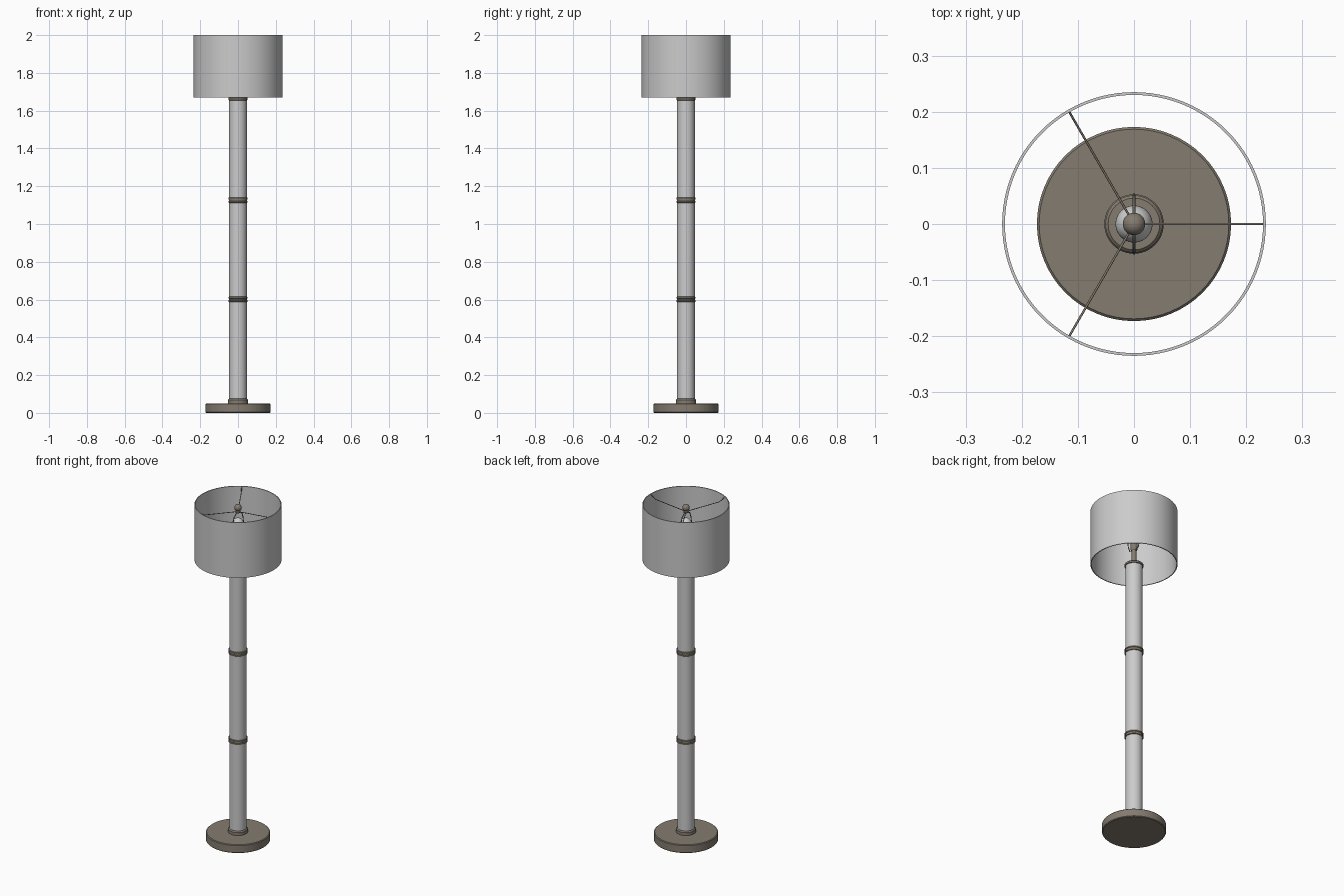
import bpy
from math import cos, sin, pi, radians
from mathutils import Vector

cube = bpy.data.objects.get("Cube")
if cube:
    bpy.data.objects.remove(cube, do_unlink=True)


def material(name, rgb):
    m = bpy.data.materials.new(name)
    m.use_nodes = True
    m.diffuse_color = (*rgb, 1)
    m.node_tree.nodes["Principled BSDF"].inputs["Base Color"].default_value = (*rgb, 1)
    return m


BRONZE = material("warm grey metal", (0.23, 0.20, 0.16))
WHITE = material("pale grey", (0.60, 0.60, 0.60))


def finish(obj, name, mat):
    obj.name = name
    obj.data.materials.append(mat)
    return obj


def lathe(name, profile, mat, closed=False, steps=64):
    """Revolve (radius, height) points about z; open profiles get flat ends."""
    n = len(profile)
    verts = [(r * cos(2 * pi * i / steps), r * sin(2 * pi * i / steps), z)
             for i in range(steps) for r, z in profile]
    faces = []
    for i in range(steps):
        a, b = i * n, (i + 1) % steps * n
        for j in range(n if closed else n - 1):
            k = (j + 1) % n
            faces.append((a + j, b + j, b + k, a + k))
    if not closed:
        faces.append([i * n for i in reversed(range(steps))])
        faces.append([i * n + n - 1 for i in range(steps)])
    mesh = bpy.data.meshes.new(name)
    mesh.from_pydata(verts, [], faces)
    obj = bpy.data.objects.new(name, mesh)
    bpy.context.collection.objects.link(obj)
    bpy.ops.object.select_all(action="DESELECT")
    obj.select_set(True)
    bpy.context.view_layer.objects.active = obj
    bpy.ops.object.shade_smooth_by_angle(angle=radians(35))
    return finish(obj, name, mat)


def wire(name, points, radius, mat):
    """Round wire through the points."""
    curve = bpy.data.curves.new(name, "CURVE")
    curve.dimensions = "3D"
    curve.bevel_depth = radius
    curve.bevel_resolution = 2
    curve.use_fill_caps = True
    spline = curve.splines.new("POLY")
    spline.points.add(len(points) - 1)
    for p, co in zip(spline.points, points):
        p.co = (*co, 1)
    obj = bpy.data.objects.new(name, curve)
    bpy.context.collection.objects.link(obj)
    return finish(obj, name, mat)


# Round base with softened rims
lathe("base", [(0.169, 0), (0.173, 0.004), (0.173, 0.046), (0.169, 0.05)], BRONZE)
lathe("foot_collar", [(0.053, 0.05), (0.053, 0.068), (0.048, 0.075)], BRONZE)

# Column in three lengths, with stepped rings between them
for name, low, high in (("lower", 0.07, 0.592), ("middle", 0.612, 1.117), ("upper", 1.137, 1.657)):
    lathe(name + "_column", [(0.047, low), (0.047, high)], WHITE)
for name, z in (("lower", 0.602), ("upper", 1.127)):
    lathe(name + "_ring", [(0.047, z - 0.015), (0.051, z - 0.013), (0.051, z - 0.007),
                           (0.048, z - 0.005), (0.048, z + 0.002), (0.051, z + 0.004),
                           (0.051, z + 0.011), (0.047, z + 0.013)], BRONZE)
lathe("column_cap", [(0.047, 1.655), (0.051, 1.657), (0.051, 1.667), (0.046, 1.672)], BRONZE)

# Stem, socket and bulb
lathe("stem", [(0.013, 1.67), (0.013, 1.77)], BRONZE)
lathe("socket", [(0.013, 1.755), (0.02, 1.765), (0.02, 1.82), (0.016, 1.825)], BRONZE)
lathe("bulb", [(0.014, 1.82), (0.018, 1.835)] +
      [(0.033 * cos(radians(a)), 1.88 + 0.037 * sin(radians(a))) for a in range(-45, 90, 9)],
      WHITE)

# Harp: one wire loop around the bulb
half = [(0.012, 1.755), (0.035, 1.765), (0.048, 1.80), (0.052, 1.85),
        (0.049, 1.90), (0.036, 1.935), (0.015, 1.952), (0, 1.955)]
wire("harp", [(0, y, z) for y, z in half] + [(0, -y, z) for y, z in reversed(half[:-1])],
     0.0025, BRONZE)

# Finial with a round knob
lathe("finial", [(0.014, 1.952), (0.014, 1.96), (0.008, 1.964)] +
      [(0.02 * cos(radians(a)), 1.98 + 0.02 * sin(radians(a))) for a in range(-60, 90, 10)],
      BRONZE, steps=32)

# Open drum shade with thin wall, and three spokes to its top rim
lathe("shade", [(0.235, 1.67), (0.235, 2.0), (0.230, 2.0), (0.230, 1.67)], WHITE, closed=True, steps=96)
for i in range(3):
    d = Vector((cos(i * 2 * pi / 3), sin(i * 2 * pi / 3), 0))
    wire("shade_spoke_%d" % (i + 1), [d * 0.008 + Vector((0, 0, 1.957)),
                                      d * 0.20 + Vector((0, 0, 1.975)),
                                      d * 0.232 + Vector((0, 0, 1.996))], 0.002, BRONZE)
